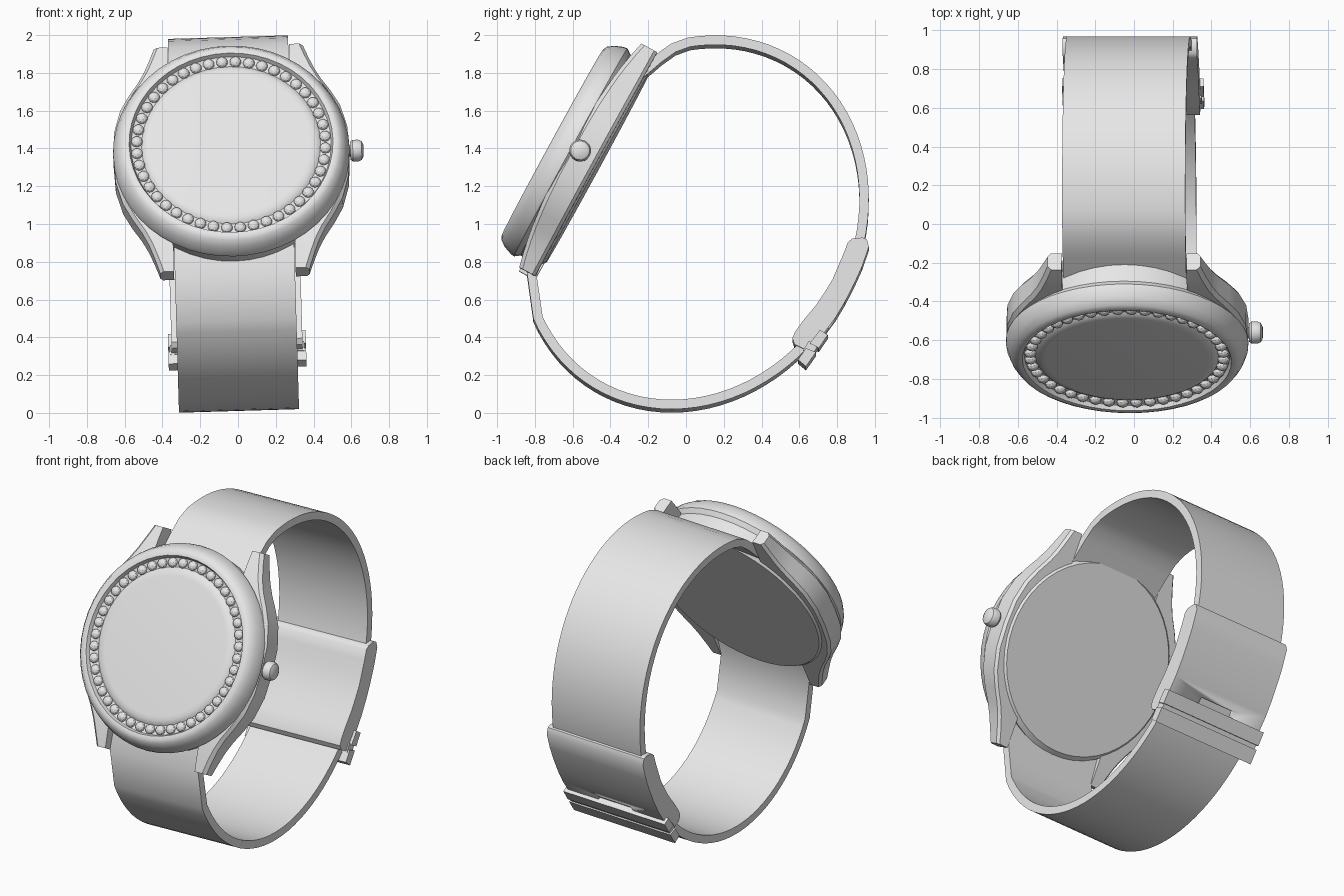
import bpy
import bmesh
from math import cos, sin, pi, radians, hypot
from mathutils import Matrix, Vector

cube = bpy.data.objects.get("Cube")
if cube:
    bpy.data.objects.remove(cube, do_unlink=True)

grey = bpy.data.materials.new("light grey")
grey.use_nodes = True
grey.diffuse_color = (0.8, 0.8, 0.8, 1)
grey.node_tree.nodes["Principled BSDF"].inputs["Base Color"].default_value = (0.8, 0.8, 0.8, 1)

# Whole watch leans slightly sideways; the case frame has z along the dial normal
ROOT = (Matrix.Translation((-0.024, 0, 1)) @ Matrix.Rotation(radians(-1.7), 4, "Y")
        @ Matrix.Translation((0, 0, -1)))
CASE_LOCAL = Matrix.Translation((0, -0.465, 1.30)) @ Matrix.Rotation(radians(61.4), 4, "X")
CASE = ROOT @ CASE_LOCAL


def finish(name, bm, matrix, angle=35):
    bmesh.ops.recalc_face_normals(bm, faces=bm.faces)
    mesh = bpy.data.meshes.new(name)
    bm.to_mesh(mesh)
    bm.free()
    mesh.materials.append(grey)
    obj = bpy.data.objects.new(name, mesh)
    bpy.context.collection.objects.link(obj)
    obj.matrix_world = matrix
    bpy.ops.object.select_all(action="DESELECT")
    obj.select_set(True)
    bpy.context.view_layer.objects.active = obj
    bpy.ops.object.shade_smooth_by_angle(angle=radians(angle))
    return obj


def loft(name, sections, matrix, angle=35):
    """Skin a row of equal-sized rings and cap both ends."""
    bm = bmesh.new()
    rings = [[bm.verts.new(p) for p in ring] for ring in sections]
    n = len(rings[0])
    for a, b in zip(rings, rings[1:]):
        for i in range(n):
            j = (i + 1) % n
            bm.faces.new((a[i], a[j], b[j], b[i]))
    bm.faces.new(rings[0])
    bm.faces.new(rings[-1])
    return finish(name, bm, matrix, angle)


def lathe(name, profile, matrix, steps=48):
    rings = [[(r * cos(2 * pi * k / steps), r * sin(2 * pi * k / steps), h) for k in range(steps)]
             for r, h in profile]
    return loft(name, rings, matrix)


def strip(name, pairs, half):
    """Loft across the wrist from (outer, inner) side-view point pairs."""
    return loft(name, [[(-half, *o), (half, *o), (half, *i), (-half, *i)] for o, i in pairs], ROOT)


# Case body
lathe("case_body", [(0.575, 0), (0.6, 0.025), (0.608, 0.1), (0.605, 0.17)], CASE)

# Bezel with its inner channel and the dial
lathe("bezel", [(0.58, 0.135), (0.605, 0.135), (0.627, 0.165), (0.625, 0.185), (0.607, 0.232),
                (0.583, 0.265), (0.56, 0.276), (0.54, 0.274), (0.53, 0.25), (0.52, 0.245)], CASE)
lathe("dial", [(0.55, 0.2), (0.55, 0.244), (0.475, 0.244), (0.465, 0.253), (0.445, 0.262),
               (0.42, 0.264)], CASE)

# Ring of stones
bm = bmesh.new()
COUNT = 44
for k in range(COUNT):
    a = 2 * pi * (k + 0.5) / COUNT
    place = Matrix.Translation((0.5 * cos(a), 0.5 * sin(a), 0.248)) @ Matrix.Diagonal((1, 1, 0.8, 1))
    bmesh.ops.create_icosphere(bm, subdivisions=2, radius=0.031, matrix=place)
finish("stones", bm, CASE, 15)

# Case flanks flaring into lugs: (distance along the case, outer half width, top height)
half_lug = [(0, 0.625, 0.17), (0.15, 0.617, 0.17), (0.28, 0.582, 0.165), (0.37, 0.535, 0.158),
            (0.45, 0.485, 0.15), (0.52, 0.45, 0.14), (0.6, 0.42, 0.125), (0.675, 0.395, 0.108)]
lug_row = [(-u, x, t) for u, x, t in reversed(half_lug[1:])] + half_lug
for side, label in ((1, "left"), (-1, "right")):
    loft(label + "_lugs",
         [[(side * 0.322, u, 0.012), (side * (x - 0.015), u, 0.012), (side * x, u, 0.03),
           (side * x, u, t - 0.02), (side * (x - 0.02), u, t), (side * 0.322, u, t)]
          for u, x, t in lug_row], CASE)

# Crown on the left flank
lathe("crown", [(0.03, 0.58), (0.03, 0.628), (0.048, 0.63), (0.058, 0.643), (0.058, 0.672),
                (0.05, 0.69), (0.03, 0.7)],
      CASE @ Matrix.Translation((0, 0.015, 0.117)) @ Matrix.Rotation(radians(90), 4, "Y"), 20)


# Band: leaning ellipse whose ends run straight into the case
def case_point(u, n):
    p = CASE_LOCAL @ Vector((0, u, n))
    return p.y, p.z


outer = [case_point(0.45, 0.095), (-0.16, 1.888), (-0.08, 1.945)]
for k in range(64):
    t = radians(92 - 248 * k / 63)
    outer.append((0.04 + 0.928 * cos(t), 1.0 + 0.99 * sin(t + 0.125)))
outer += [(-0.842, 0.735), case_point(-0.45, 0.095)]
band = []
for i, (y, z) in enumerate(outer):
    (ay, az), (by, bz) = outer[max(i - 1, 0)], outer[min(i + 1, len(outer) - 1)]
    dy, dz = by - ay, bz - az
    d = 0.05 / hypot(dy, dz)
    band.append(((y, z), (y + dz * d, z - dy * d)))
strip("band", band, 0.318)

# Clasp sleeve around the band
clasp = strip("clasp", [((0.935, 0.918), (0.88, 0.912)), ((0.958, 0.908), (0.857, 0.894)),
                        ((0.968, 0.868), (0.835, 0.835)), ((0.931, 0.762), (0.804, 0.762)),
                        ((0.89, 0.672), (0.775, 0.695)), ((0.841, 0.577), (0.735, 0.63)),
                        ((0.79, 0.492), (0.69, 0.562)), ((0.735, 0.418), (0.62, 0.478)),
                        ((0.69, 0.36), (0.577, 0.418)), ((0.667, 0.339), (0.563, 0.385)),
                        ((0.63, 0.325), (0.575, 0.352))], 0.347)

# Thumb notch cut into the clasp's outer face
bm = bmesh.new()
bmesh.ops.create_cone(bm, cap_ends=True, segments=32, radius1=0.13, radius2=0.13, depth=0.06)
cutter = finish("notch_cutter", bm, ROOT @ Matrix.Translation((0, 0.757, 0.393))
                @ Matrix.Rotation(radians(125), 4, "X"))
cutter.hide_render = True
cutter.hide_set(True)
notch = clasp.modifiers.new("notch", "BOOLEAN")
notch.operation = "DIFFERENCE"
notch.object = cutter

# Two buckle bars across the clasp's end
strip("upper_buckle_bar", [((0.751, 0.402), (0.71, 0.429)), ((0.703, 0.332), (0.655, 0.358))], 0.365)
strip("buckle_groove", [((0.7, 0.345), (0.65, 0.37)), ((0.67, 0.3), (0.62, 0.32))], 0.355)
strip("lower_buckle_bar", [((0.688, 0.31), (0.635, 0.332)), ((0.635, 0.235), (0.593, 0.27))], 0.365)
